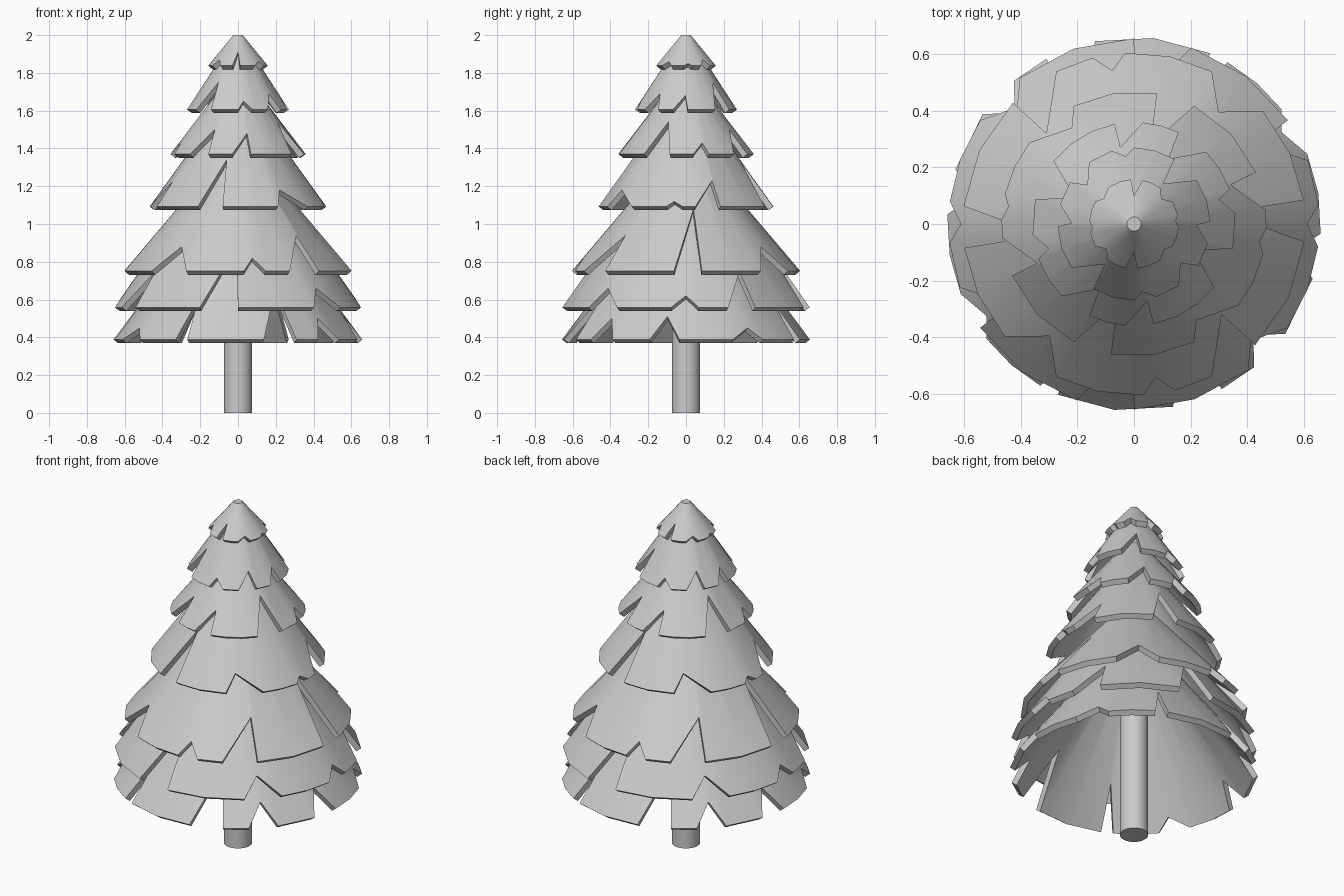
import bpy, bmesh
from math import sin, cos, radians, ceil, hypot

if "Cube" in bpy.data.objects:
    bpy.data.objects.remove(bpy.data.objects["Cube"])

THICK = 0.032

# Each tier: bottom z, bottom radius, radius lost per unit height, top radius,
# notches over half a turn as (start angle, peak angle, end angle, peak z)
TIERS = [
    (0.388, 0.660, 0.75, 0.08, [(-78, -65, -62, .65), (-50, -43, -36, .50), (-17, -10, -3, .51),
                                (22, 32, 38, .45), (60, 65, 66, .60)]),
    (0.558, 0.655, 0.70, 0.08, [(-108, -91, -90, .88), (-52, -45, -34, .66), (-7, 0, 6, .62),
                                (20, 33, 34, .75)]),
    (0.752, 0.605, 0.85, 0.08, [(-87, -82, -76, .82), (-63, -46, -45, .94), (-6, 7, 8, 1.08),
                                (41, 53, 63, .88)]),
    (1.092, 0.468, 0.72, 0.08, [(-63, -57, -38, 1.18), (-13, -8, -2, 1.12), (6, 22, 23, 1.23),
                                (63, 78, 80, 1.34)]),
    (1.370, 0.360, 0.77, 0.06, [(-95, -80, -79, 1.48), (-38, -24, -14, 1.54), (6, 16, 20, 1.43),
                                (45, 62, 64, 1.50)]),
    (1.605, 0.270, 0.65, 0.06, [(-90, -83, -73, 1.65), (-54, -40, -33, 1.69), (-15, -1, 2, 1.68),
                                (35, 54, 58, 1.75)]),
    (1.838, 0.158, 0.82, 0.025, [(-101, -90, -86, 1.91), (-55, -40, -30, 1.86), (-5, 4, 12, 1.85),
                                 (30, 42, 54, 1.87)]),
]


def smooth(obj):
    bpy.ops.object.select_all(action='DESELECT')
    obj.select_set(True)
    bpy.context.view_layer.objects.active = obj
    bpy.ops.object.shade_smooth_by_angle(angle=radians(30))


def rim_points(z0, notches):
    """Angle and height of the ragged rim, repeated after half a turn."""
    half = []
    for i, (a, p, e, zp) in enumerate(notches):
        half += [(a, z0), (p, zp), (e, z0)]
        nxt = notches[i + 1][0] if i + 1 < len(notches) else notches[0][0] + 180
        n = max(1, ceil((nxt - e) / 20))
        half += [(e + (nxt - e) * k / n, z0) for k in range(1, n)]
    return half + [(a + 180, z) for a, z in half]


def branch_tier(name, z0, r0, k, r_top, notches, cap):
    bm = bmesh.new()
    length = hypot(1, k)
    dr, dz = THICK / length, THICK * k / length
    z_top = z0 + (r0 - r_top) / k
    if cap:
        z_top = 2.0
        k = (r0 - r_top) / (z_top - z0)

    def vert(a, z, inner):
        r = r0 - (z - z0) * k
        if inner:
            r, z = max(r - dr, 0.004), z - dz
        return bm.verts.new((r * cos(radians(a)), r * sin(radians(a)), z))

    cols = [(vert(a, z, 0), vert(a, z_top, 0), vert(a, z, 1), vert(a, z_top, 1))
            for a, z in rim_points(z0, notches)]
    for c, d in zip(cols, cols[1:] + cols[:1]):
        bm.faces.new((c[0], d[0], d[1], c[1]))      # outside
        bm.faces.new((d[2], c[2], c[3], d[3]))      # inside
        bm.faces.new((c[2], d[2], d[0], c[0]))      # rim
        if not cap:
            bm.faces.new((c[1], d[1], d[3], c[3]))  # top ring
    if cap:
        bm.faces.new([c[1] for c in cols])
        bm.faces.new([c[3] for c in reversed(cols)])
    mesh = bpy.data.meshes.new(name)
    bm.to_mesh(mesh)
    bm.free()
    obj = bpy.data.objects.new(name, mesh)
    bpy.context.collection.objects.link(obj)
    smooth(obj)


# Branch tiers, bottom to top
for i, (z0, r0, k, r_top, notches) in enumerate(TIERS):
    branch_tier(f"branch_tier_{i + 1}", z0, r0, k, r_top, notches, i == len(TIERS) - 1)

# Trunk
bpy.ops.mesh.primitive_cylinder_add(vertices=32, radius=0.075, depth=1.0, location=(0, 0, 0.5))
trunk = bpy.context.object
trunk.name = "trunk"
smooth(trunk)
